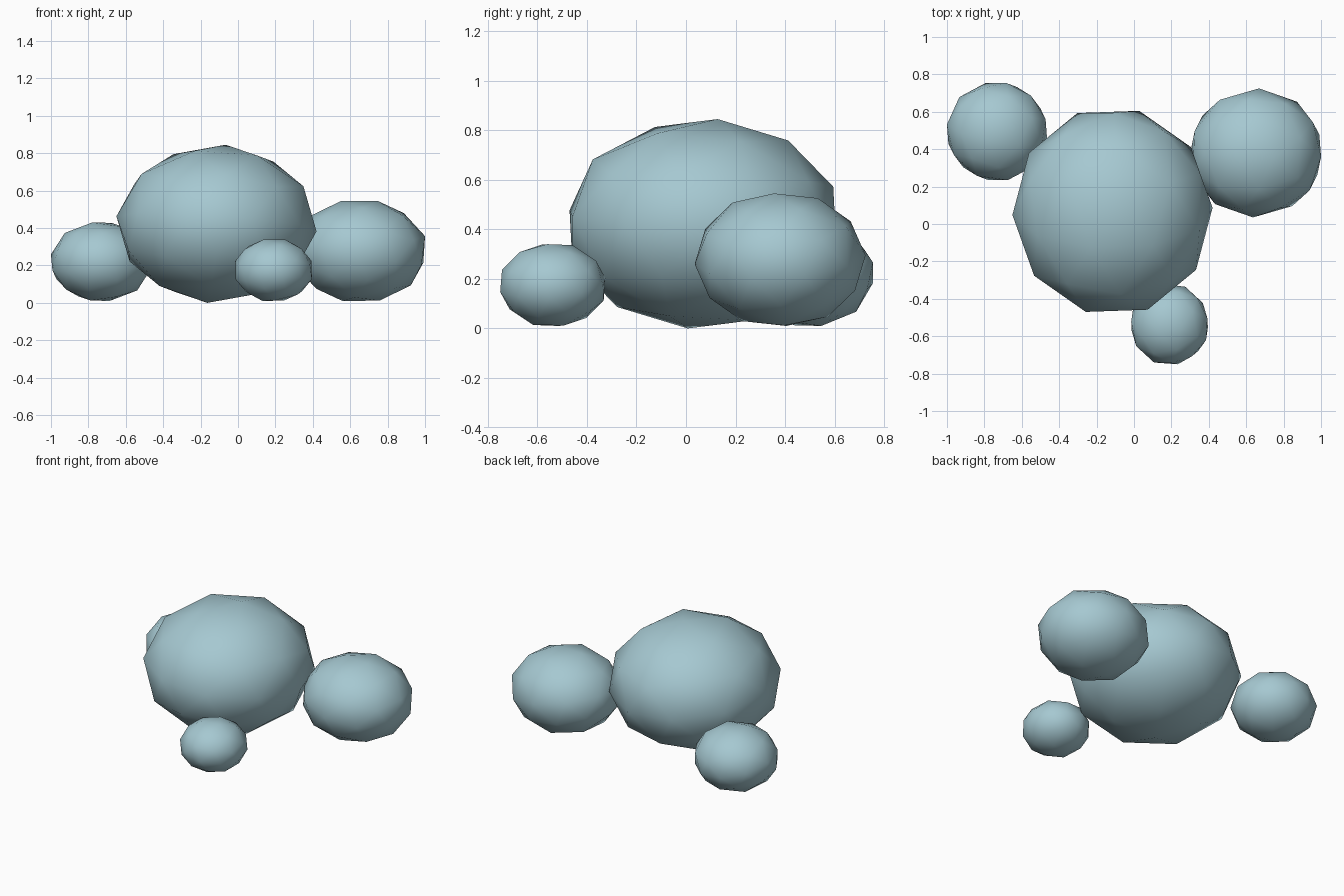
import bpy, bmesh
from math import radians
from mathutils import Euler, Vector

cube = bpy.data.objects.get("Cube")
if cube:
    bpy.data.objects.remove(cube, do_unlink=True)

# Single blue-grey stone colour
stone = bpy.data.materials.new("pale_blue_stone")
stone.use_nodes = True
colour = (0.38, 0.58, 0.64, 1)
stone.diffuse_color = colour
bsdf = stone.node_tree.nodes["Principled BSDF"]
bsdf.inputs["Base Color"].default_value = colour
bsdf.inputs["Roughness"].default_value = 0.8


def pebble(name, low, high, turn):
    """Smooth low-poly stone, turned and then fitted between two corners."""
    low, high = Vector(low), Vector(high)
    bm = bmesh.new()
    bmesh.ops.create_icosphere(bm, subdivisions=2, radius=1)
    rot = Euler([radians(a) for a in turn]).to_matrix()
    bmesh.ops.rotate(bm, verts=bm.verts, cent=(0, 0, 0), matrix=rot)
    centre, half = (low + high) / 2, (high - low) / 2
    reach = [max(abs(v.co[i]) for v in bm.verts) for i in range(3)]
    for v in bm.verts:
        v.co = Vector([v.co[i] / reach[i] * half[i] for i in range(3)])
    for f in bm.faces:
        f.smooth = True
    mesh = bpy.data.meshes.new(name)
    bm.to_mesh(mesh)
    bm.free()
    mesh.materials.append(stone)
    obj = bpy.data.objects.new(name, mesh)
    obj.location = centre
    bpy.context.collection.objects.link(obj)
    return obj


# Large stone with three smaller ones around it
pebble("main_boulder", (-0.65, -0.47, 0), (0.42, 0.605, 0.845), (-4, 7, 20))
pebble("left_boulder", (0.305, 0.035, 0.01), (1.0, 0.725, 0.545), (12, 10, 35))
pebble("right_boulder", (-1.0, 0.235, 0.01), (-0.465, 0.755, 0.43), (-10, 14, 10))
pebble("front_pebble", (-0.015, -0.75, 0.01), (0.395, -0.325, 0.34), (16, 6, 50))
